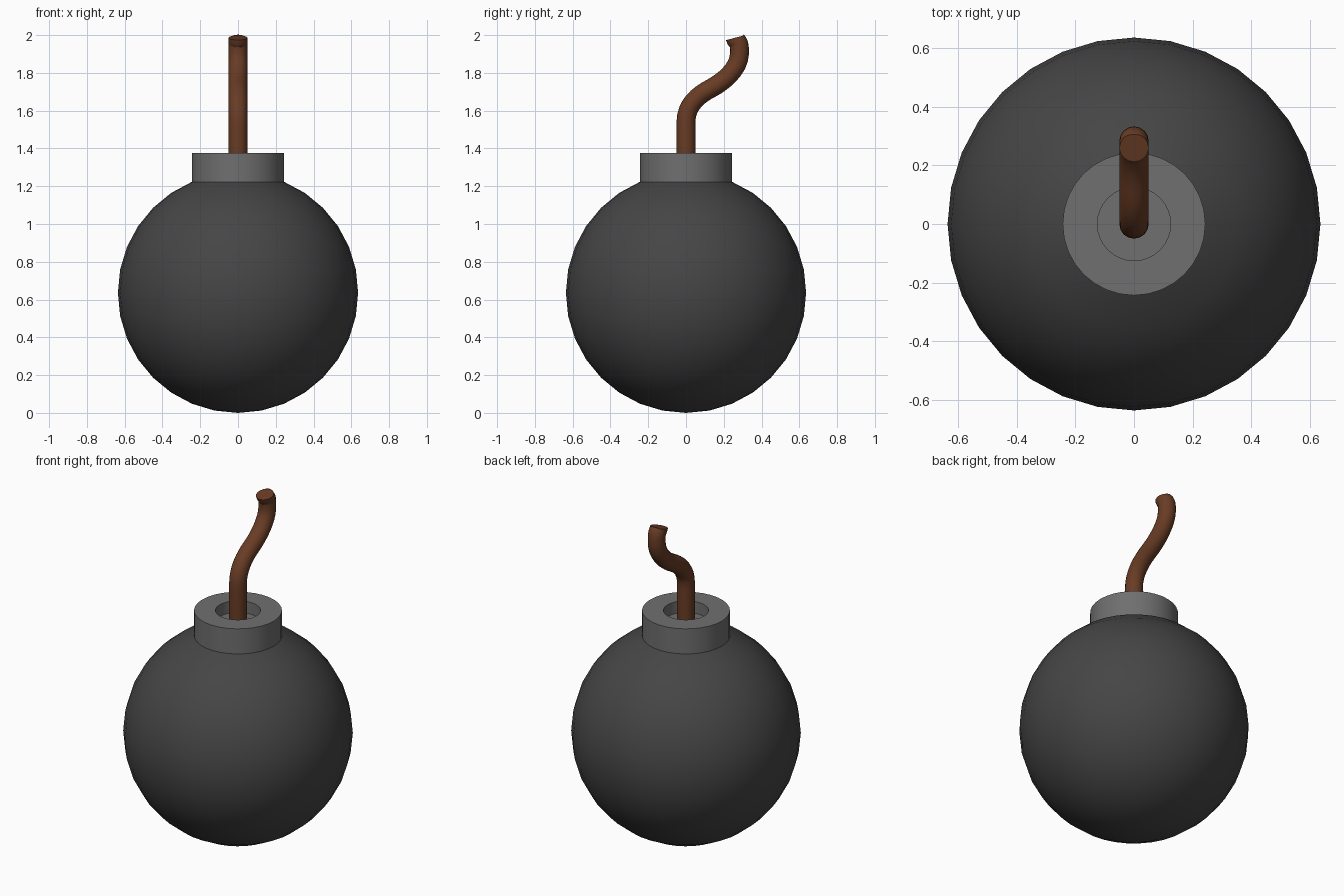
import bpy, bmesh, math

if "Cube" in bpy.data.objects:
    bpy.data.objects.remove(bpy.data.objects["Cube"])

R = 0.636                       # body radius, also its centre height
NECK_R = R * math.sin(math.radians(22.5))
NECK_Z = R + R * math.cos(math.radians(22.5))
RIM_Z, HOLE_R, FLOOR_Z = 1.377, 0.125, 1.305
SIDES = 32


def material(name, color):
    m = bpy.data.materials.new(name)
    m.diffuse_color = (*color, 1)
    m.use_nodes = True
    m.node_tree.nodes["Principled BSDF"].inputs["Base Color"].default_value = m.diffuse_color
    return m


def lathe(name, profile, mat):
    """Spin an (r, z) profile around z; r = 0 points weld into poles."""
    bm = bmesh.new()
    verts = [bm.verts.new((r, 0, z)) for r, z in profile]
    edges = [bm.edges.new(p) for p in zip(verts, verts[1:])]
    bmesh.ops.spin(bm, geom=verts + edges, cent=(0, 0, 0), axis=(0, 0, 1),
                   angle=math.tau, steps=SIDES, use_duplicate=False)
    bmesh.ops.remove_doubles(bm, verts=bm.verts[:], dist=1e-4)
    bmesh.ops.recalc_face_normals(bm, faces=bm.faces[:])
    me = bpy.data.meshes.new(name)
    bm.to_mesh(me)
    bm.free()
    ob = bpy.data.objects.new(name, me)
    bpy.context.collection.objects.link(ob)
    me.materials.append(mat)
    smooth(ob)
    return ob


def smooth(ob):
    bpy.ops.object.select_all(action='DESELECT')
    ob.select_set(True)
    bpy.context.view_layer.objects.active = ob
    bpy.ops.object.shade_smooth_by_angle(angle=math.radians(35))


# Round body, open at the neck
arc = [math.radians(11.25 * i) for i in range(2, 17)]
lathe("body", [(R * math.sin(a), R + R * math.cos(a)) for a in arc],
      material("dark_grey", (0.06, 0.06, 0.06)))

# Collar with a shallow recess for the fuse
lathe("collar", [(NECK_R, NECK_Z), (NECK_R, RIM_Z), (HOLE_R, RIM_Z),
                 (HOLE_R, FLOOR_Z), (0, FLOOR_Z)],
      material("mid_grey", (0.16, 0.16, 0.16)))

# Curved fuse: (y, z) point, tangent direction, handle length
path = [((0, FLOOR_Z), (0, 1), 0.08),
        ((0, 1.54), (0, 1), 0.09),
        ((0.13, 1.717), (0.87, 0.45), 0.075),
        ((0.283, 1.90), (0.03, 1), 0.08),
        ((0.26, 1.986), (-0.25, 0.97), 0.03)]
cu = bpy.data.curves.new("fuse", 'CURVE')
cu.dimensions = '3D'
cu.bevel_depth = 0.05
cu.bevel_resolution = 6
cu.resolution_u = 8
cu.use_fill_caps = True
sp = cu.splines.new('BEZIER')
sp.bezier_points.add(len(path) - 1)
for bp, ((y, z), (dy, dz), h) in zip(sp.bezier_points, path):
    bp.handle_left_type = bp.handle_right_type = 'FREE'
    bp.co = (0, y, z)
    bp.handle_left = (0, y - dy * h, z - dz * h)
    bp.handle_right = (0, y + dy * h, z + dz * h)
fuse = bpy.data.objects.new("fuse", cu)
bpy.context.collection.objects.link(fuse)
bpy.ops.object.select_all(action='DESELECT')
fuse.select_set(True)
bpy.context.view_layer.objects.active = fuse
bpy.ops.object.convert(target='MESH')
fuse = bpy.context.view_layer.objects.active
fuse.data.materials.clear()
fuse.data.materials.append(material("brown", (0.14, 0.045, 0.018)))
smooth(fuse)
